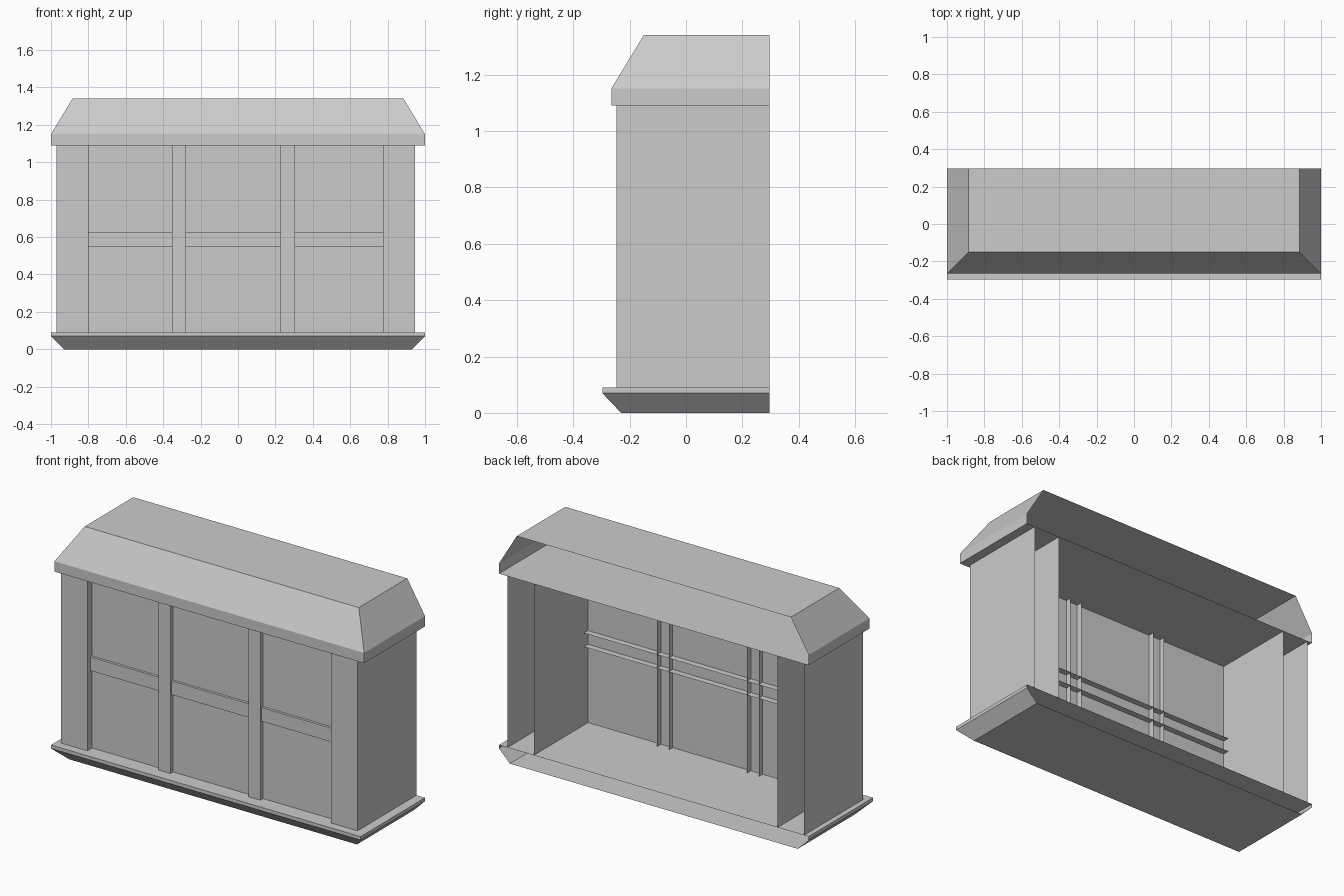
import bpy, bmesh

if "Cube" in bpy.data.objects:
    bpy.data.objects.remove(bpy.data.objects["Cube"])

BACK = 0.297               # every hollow part is open on this plane
FLOOR, CEIL = 0.09, 1.09


def finish(name, bm):
    mesh = bpy.data.meshes.new(name)
    bm.to_mesh(mesh)
    bm.free()
    bpy.context.collection.objects.link(bpy.data.objects.new(name, mesh))


def open_shell(name, levels):
    """Stack of rectangles (half width, front y, z), capped, open at the back."""
    bm = bmesh.new()
    rings = [[bm.verts.new((x, y, z)) for x, y in
              ((-w, f), (w, f), (w, BACK), (-w, BACK))] for w, f, z in levels]
    for lo, hi in zip(rings, rings[1:]):
        for a, b in ((0, 1), (1, 2), (3, 0)):
            bm.faces.new((lo[a], lo[b], hi[b], hi[a]))
    bm.faces.new(rings[0][::-1])
    bm.faces.new(rings[-1])
    finish(name, bm)


def channel(name, x, y, z, open_axis):
    """Box with its back and the two ends along open_axis removed."""
    bm = bmesh.new()
    bmesh.ops.create_cube(bm, size=1)
    for v in bm.verts:
        v.co = [r[0] if c < 0 else r[1] for c, r in zip(v.co, (x, y, z))]
    bm.normal_update()
    gone = [f for f in bm.faces
            if f.normal.y > 0.5 or abs(f.normal[open_axis]) > 0.5]
    bmesh.ops.delete(bm, geom=gone, context='FACES')
    finish(name, bm)


# Plinth and roof
open_shell("base", [(0.93, -0.23, 0), (1, -0.297, 0.07), (1, -0.297, FLOOR)])
open_shell("roof", [(1, -0.265, CEIL), (1, -0.265, 1.15), (0.885, -0.15, 1.34)])

# Corner pillars
for side, x in (("left", (-0.97, -0.80)), ("right", (0.775, 0.945))):
    channel(side + "_pillar", x, (-0.247, BACK), (FLOOR, CEIL), 2)

# Recessed wall panel
bm = bmesh.new()
bm.faces.new([bm.verts.new((x, -0.203, z)) for x, z in
              ((-0.80, FLOOR), (0.775, FLOOR), (0.775, CEIL), (-0.80, CEIL))])
finish("wall_panel", bm)

# Upright posts and the cross rail, poking slightly behind the panel
for i, x in enumerate(((-0.353, -0.277), (0.228, 0.304))):
    channel(f"post_{i + 1}", x, (-0.228, -0.168), (FLOOR, CEIL), 2)
channel("cross_rail", (-0.80, 0.775), (-0.218, -0.165), (0.547, 0.627), 0)
